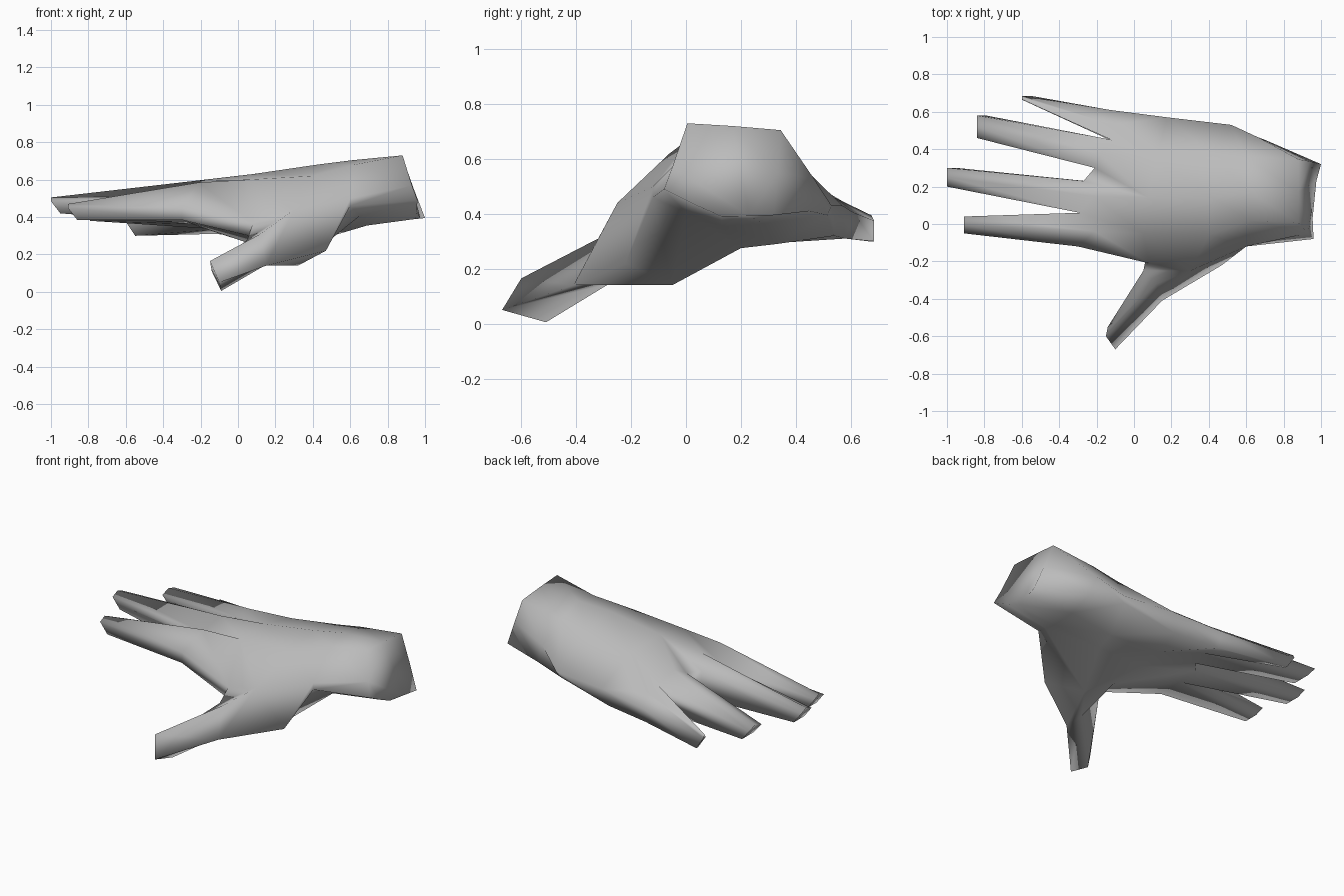
import bpy, bmesh

if "Cube" in bpy.data.objects:
    bpy.data.objects.remove(bpy.data.objects["Cube"])

bm = bmesh.new()


def ring(points):
    return [bm.verts.new(p) for p in points]


def face(*verts):
    bm.faces.new(verts)


def bridge(a, b):
    """Join two closed loops of equal length."""
    n = len(a)
    for i in range(n):
        face(a[i], a[(i + 1) % n], b[(i + 1) % n], b[i])


# palm cross-sections, wrist to knuckles: back of hand row, then palm row
wrist_t = ring([(.93, -.05, .57), (.88, .005, .73), (.88, .17, .72), (.88, .345, .705), (.94, .335, .55)])
wrist_b = ring([(.96, -.08, .49), (.955, .03, .435), (.95, .13, .39), (.975, .23, .392), (1, .32, .395)])
heel_t = ring([(.60, -.12, .50), (.62, .02, .68), (.62, .17, .705), (.60, .36, .665), (.66, .465, .53)])
heel_b = ring([(.60, -.12, .46), (.65, 0, .405), (.69, .13, .355), (.69, .28, .365), (.70, .45, .41)])
mid_t = ring([(.30, -.25, .44), (.40, -.06, .62), (.42, .14, .68), (.43, .36, .635), (.52, .53, .43)])
mid_b = ring([(.47, -.22, .22), (.32, -.05, .14), (.42, .20, .275), (.45, .33, .29), (.50, .515, .395)])
web_t = ring([(.08, -.21, .37), (.05, -.05, .60), (.08, .14, .63), (.12, .36, .59), (.18, .57, .43)])
web_b = ring([(.06, -.20, .30), (.15, 0, .23), (.10, .18, .285), (.12, .35, .295), (.15, .54, .32)])

# knuckle line has a wide gap in the middle, so six stations
knuckle_t = ring([(-.30, -.12, .45), (-.29, .06, .51), (-.27, .23, .53),
                  (-.21, .30, .53), (-.12, .45, .49), (-.13, .61, .405)])
knuckle_b = ring([(-.30, -.12, .385), (-.28, .06, .375), (-.26, .23, .365),
                  (-.20, .30, .36), (-.11, .44, .335), (-.13, .58, .31)])
ridges = ring([(-.21, -.04, .585), (-.22, .15, .595), (-.18, .37, .565), (-.11, .53, .465)])
near, far = [0, 1, 3, 4], [1, 2, 4, 5]

# palm skin: the thumb side between mid and web stays open
tops = [wrist_t, heel_t, mid_t, web_t]
bottoms = [wrist_b, heel_b, mid_b, web_b]
for s in range(3):
    t0, t1, b0, b1 = tops[s], tops[s + 1], bottoms[s], bottoms[s + 1]
    for i in range(4):
        face(t0[i], t0[i + 1], t1[i + 1], t1[i])
        if (s, i) != (2, 0):
            face(b0[i], b0[i + 1], b1[i + 1], b1[i])
    face(t0[4], b0[4], b1[4], t1[4])
    if s != 2:
        face(t0[0], b0[0], b1[0], t1[0])

# knuckles
for i in range(4):
    n, f = near[i], far[i]
    face(web_t[i], web_t[i + 1], ridges[i])
    face(web_t[i], ridges[i], knuckle_t[n])
    face(web_t[i + 1], knuckle_t[f], ridges[i])
    face(web_b[i], web_b[i + 1], knuckle_b[f], knuckle_b[n])
face(web_t[2], knuckle_t[3], knuckle_t[2])
face(web_b[2], knuckle_b[3], knuckle_b[2])
face(knuckle_t[2], knuckle_t[3], knuckle_b[3], knuckle_b[2])
face(web_t[0], web_b[0], knuckle_b[0], knuckle_t[0])
face(web_t[4], web_b[4], knuckle_b[5], knuckle_t[5])

# wrist end
bm.faces.new(wrist_t + wrist_b[::-1])

# fingers: tip x, near y, far y, underside z, top z
tips = [(-.91, -.05, .04, .385, .47), (-1, .20, .30, .42, .505),
        (-.84, .46, .58, .38, .46), (-.60, .665, .685, .30, .395)]
for i, (x, y0, y1, zb, zt) in enumerate(tips):
    n, f = near[i], far[i]
    base = [knuckle_t[n], ridges[i], knuckle_t[f], knuckle_b[f], knuckle_b[n]]
    tip = ring([(x, y0, zt - .02), (x, (y0 + y1) / 2, zt), (x, y1, zt - .02),
                (x + .05, y1, zb), (x + .05, y0, zb)])
    bridge(base, tip)
    bm.faces.new(tip)

# thumb: fleshy base, then the tip
joint = ring([(.12, -.32, .31), (.05, -.25, .28), (.15, -.28, .145), (.15, -.41, .14)])
end = ring([(-.15, -.60, .165), (-.14, -.55, .11), (-.09, -.51, .005), (-.10, -.67, .05)])
top, inner, under, outer = joint
face(mid_t[0], web_t[0], inner, top)
face(web_t[0], web_b[0], under, inner)
face(web_b[0], web_b[1], under)
face(web_b[1], mid_b[1], under)
face(mid_b[1], outer, under)
face(mid_b[1], mid_b[0], outer)
face(mid_b[0], mid_t[0], outer)
face(mid_t[0], top, outer)
bridge(joint, end)
bm.faces.new(end)

bmesh.ops.recalc_face_normals(bm, faces=bm.faces)
for f in bm.faces:
    f.smooth = True

mesh = bpy.data.meshes.new("hand")
bm.to_mesh(mesh)
bm.free()
hand = bpy.data.objects.new("hand", mesh)
bpy.context.collection.objects.link(hand)

grey = bpy.data.materials.new("plain grey")
grey.diffuse_color = (.5, .5, .5, 1)
grey.use_nodes = True
grey.node_tree.nodes["Principled BSDF"].inputs["Base Color"].default_value = grey.diffuse_color
mesh.materials.append(grey)
